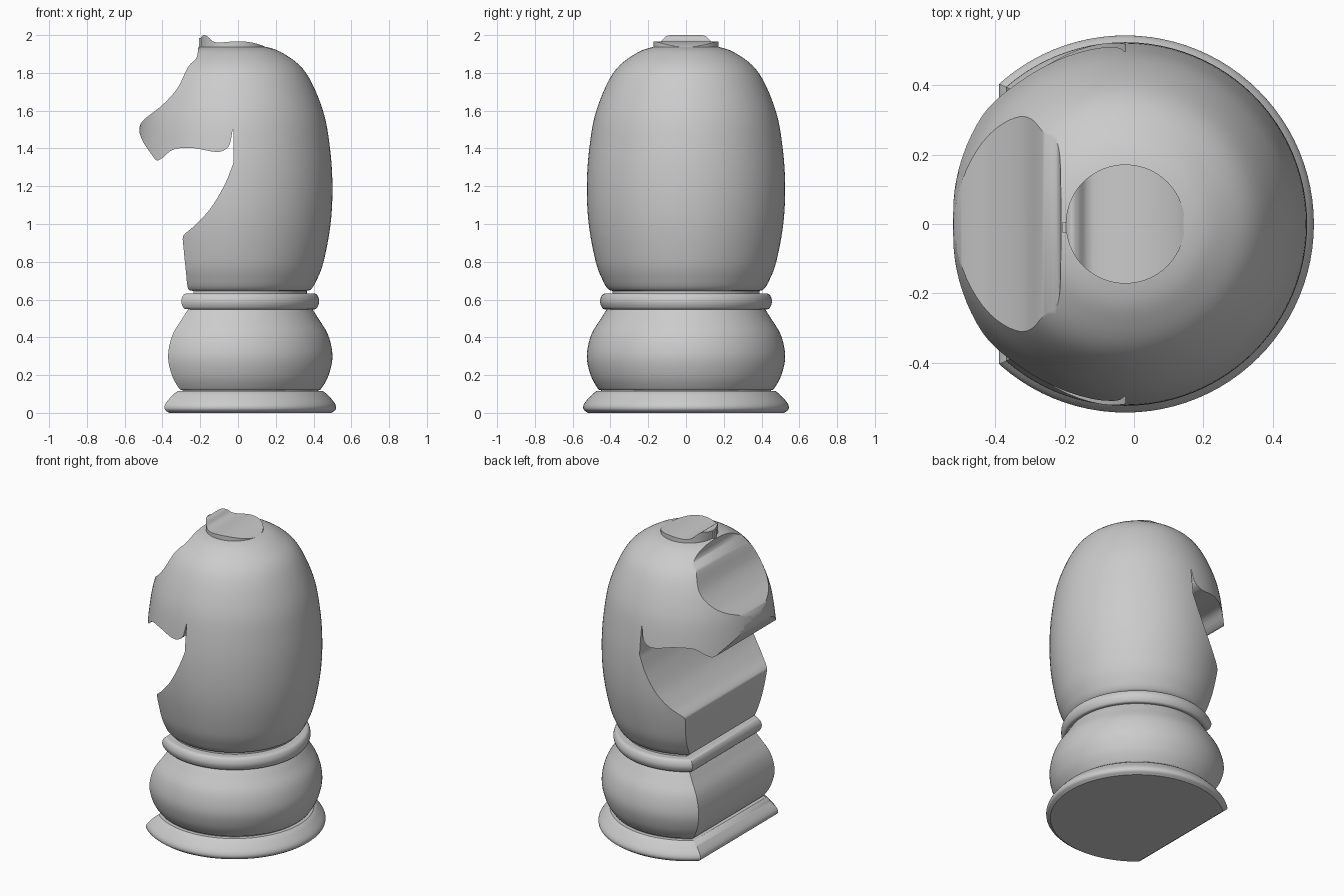
import bpy
import bmesh
import math
from mathutils import Vector

AXIS_X = -0.025      # centre of every turned part
FLAT_SHIFT = 0.18    # how far the trimmed side is moved in

if "Cube" in bpy.data.objects:
    bpy.data.objects.remove(bpy.data.objects["Cube"], do_unlink=True)

grey = bpy.data.materials.new("plain grey")
grey.use_nodes = True
grey.diffuse_color = (0.6, 0.6, 0.6, 1)
grey.node_tree.nodes["Principled BSDF"].inputs["Base Color"].default_value = grey.diffuse_color


def smooth_run(points, steps=6):
    """Curve through the points of one run, ends kept sharp."""
    pts = [Vector(p) for p in points]
    if len(pts) < 3:
        return pts
    padded = [pts[0] * 2 - pts[1]] + pts + [pts[-1] * 2 - pts[-2]]
    out = []
    for a, b, c, d in zip(padded, padded[1:], padded[2:], padded[3:]):
        for i in range(steps):
            t = i / steps
            out.append(0.5 * (2 * b + (c - a) * t + (2 * a - 5 * b + 4 * c - d) * t ** 2
                              + (3 * b - a - 3 * c + d) * t ** 3))
    return out + [pts[-1]]


def join_runs(*runs):
    line = []
    for run in runs:
        for p in smooth_run(run):
            if not line or (p - line[-1]).length > 0.0005:
                line.append(p)
    return line


def make_object(name, bm):
    bmesh.ops.recalc_face_normals(bm, faces=bm.faces)
    mesh = bpy.data.meshes.new(name)
    bm.to_mesh(mesh)
    bm.free()
    mesh.materials.append(grey)
    obj = bpy.data.objects.new(name, mesh)
    bpy.context.collection.objects.link(obj)
    return obj


def turned(name, line):
    """Revolve (radius, height) points, closed on the axis."""
    bm = bmesh.new()
    ring = [(0, line[0].y)] + [tuple(p) for p in line] + [(0, line[-1].y)]
    verts = [bm.verts.new((AXIS_X + r, 0, z)) for r, z in ring]
    edges = [bm.edges.new(pair) for pair in zip(verts, verts[1:])]
    bmesh.ops.spin(bm, geom=verts + edges, cent=(AXIS_X, 0, 0), axis=(0, 0, 1),
                   angle=math.tau, steps=96)
    bmesh.ops.remove_doubles(bm, verts=bm.verts, dist=0.0002)
    return make_object(name, bm)


def trim(obj, outline):
    """Keep only what lies inside the side outline, extruded front to back."""
    bm = bmesh.new()
    face = bm.faces.new([bm.verts.new((x, -1, z)) for x, z in outline])
    moved = bmesh.ops.extrude_face_region(bm, geom=[face])["geom"]
    bmesh.ops.translate(bm, vec=(0, 2, 0),
                        verts=[v for v in moved if isinstance(v, bmesh.types.BMVert)])
    cutter = make_object("outline_cutter", bm)
    mod = obj.modifiers.new("trim", 'BOOLEAN')
    mod.operation = 'INTERSECT'
    mod.solver = 'EXACT'
    mod.object = cutter
    bpy.ops.object.select_all(action='DESELECT')
    obj.select_set(True)
    bpy.context.view_layer.objects.active = obj
    bpy.ops.object.modifier_apply(modifier=mod.name)
    bpy.data.objects.remove(cutter, do_unlink=True)
    bpy.ops.object.shade_smooth_by_angle(angle=math.radians(35))


def padded_outline(left, low, high):
    return ([(1, low), (left[0][0], low)] + [tuple(p) for p in left]
            + [(left[-1][0], high), (1, high)])


# Stacked lower parts, each trimmed by its own profile moved inward
lower_parts = {
    "foot": join_runs([(0.52, 0), (0.543, 0.02), (0.538, 0.05), (0.5, 0.095), (0.475, 0.115)]),
    "foot_groove": join_runs([(0.45, 0.11), (0.45, 0.13)]),
    "belly": join_runs([(0.45, 0.12), (0.467, 0.13), (0.505, 0.2), (0.525, 0.3),
                        (0.503, 0.41), (0.45, 0.5), (0.415, 0.555)]),
    "collar": join_runs([(0.41, 0.55), (0.44, 0.552), (0.455, 0.59), (0.44, 0.628), (0.4, 0.632)]),
    "neck_groove": join_runs([(0.39, 0.625), (0.39, 0.655)]),
}
for name, line in lower_parts.items():
    left = [(AXIS_X + FLAT_SHIFT - r, z) for r, z in line]
    trim(turned(name, line), padded_outline(left, line[0].y - 0.1, line[-1].y + 0.1))

# Horse body: tall egg cut by the chest, jaw, muzzle and brow outline
egg = join_runs([(0.385, 0.645), (0.412, 0.655), (0.44, 0.7), (0.478, 0.8), (0.515, 1),
                 (0.525, 1.2), (0.512, 1.4), (0.475, 1.6), (0.385, 1.8), (0.27, 1.9),
                 (0.16, 1.94), (0.01, 1.952)])
horse_side = join_runs(
    [(-0.24, 0.645), (-0.265, 0.66), (-0.276, 0.75), (-0.293, 0.92)],
    [(-0.293, 0.92), (-0.284, 0.945), (-0.22, 1), (-0.14, 1.09), (-0.07, 1.21), (-0.025, 1.32)],
    [(-0.025, 1.32), (-0.025, 1.5)],
    [(-0.028, 1.5), (-0.045, 1.42), (-0.08, 1.388), (-0.13, 1.383), (-0.24, 1.402),
     (-0.34, 1.395), (-0.4, 1.35), (-0.43, 1.337), (-0.455, 1.365), (-0.505, 1.44),
     (-0.522, 1.5), (-0.5, 1.55), (-0.4, 1.63), (-0.32, 1.72), (-0.265, 1.83),
     (-0.22, 1.88), (-0.21, 1.94)])
trim(turned("horse_body", egg), padded_outline(horse_side, 0.5, 2.1))

# Crown disc with the ear ridge
disc = join_runs([(0.172, 1.937), (0.172, 2.05)])
ear_side = join_runs(
    [(-0.2, 1.9), (-0.2, 1.985)],
    [(-0.2, 1.985), (-0.18, 2), (-0.16, 1.992), (-0.135, 1.968), (-0.1, 1.961),
     (-0.01, 1.967), (0.06, 1.963), (0.12, 1.948), (0.17, 1.925)])
trim(turned("crown", disc), [tuple(p) for p in ear_side] + [(0.17, 1.9)])

# Small tab in front of the ear
bm = bmesh.new()
bmesh.ops.create_cube(bm, size=1)
bmesh.ops.scale(bm, vec=(0.032, 0.03, 0.06), verts=bm.verts)
bmesh.ops.translate(bm, vec=(-0.191, -0.01, 1.955), verts=bm.verts)
make_object("ear_tab", bm)
